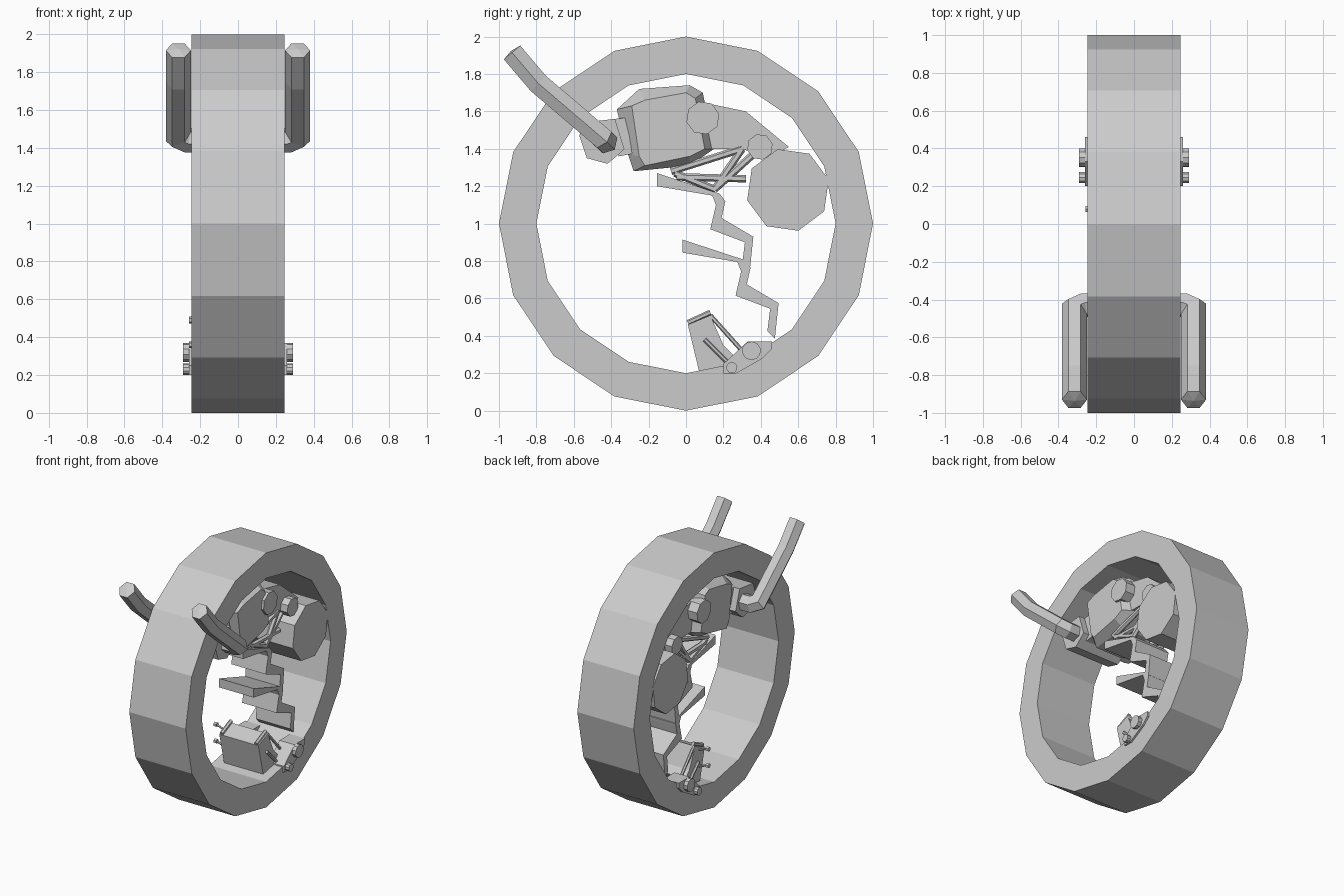
import bpy, bmesh, math
from mathutils import Vector

cube = bpy.data.objects.get("Cube")
if cube:
    bpy.data.objects.remove(cube, do_unlink=True)

grey = bpy.data.materials.new("plain grey")
grey.use_nodes = True
grey.diffuse_color = (0.6, 0.6, 0.6, 1)
grey.node_tree.nodes["Principled BSDF"].inputs["Base Color"].default_value = (0.6, 0.6, 0.6, 1)


def finish(name, bm):
    bmesh.ops.recalc_face_normals(bm, faces=bm.faces)
    mesh = bpy.data.meshes.new(name)
    bm.to_mesh(mesh)
    bm.free()
    mesh.materials.append(grey)
    obj = bpy.data.objects.new(name, mesh)
    bpy.context.collection.objects.link(obj)
    return obj


def loft(name, sections, closed=False):
    """Skin a row of loops given as (x, [(y, z), ...])."""
    bm = bmesh.new()
    loops = [[bm.verts.new((x, y, z)) for y, z in pts] for x, pts in sections]
    pairs = list(zip(loops, loops[1:]))
    if closed:
        pairs.append((loops[-1], loops[0]))
    n = len(loops[0])
    for a, b in pairs:
        for i in range(n):
            j = (i + 1) % n
            bm.faces.new((a[i], a[j], b[j], b[i]))
    if not closed:
        bm.faces.new(loops[0])
        bm.faces.new(loops[-1])
    return finish(name, bm)


def prism(name, pts, x0, x1):
    return loft(name, [(x0, pts), (x1, pts)])


def polygon(y, z, r, sides, turn=0.0):
    return [(y + r * math.cos(math.tau * i / sides + turn),
             z + r * math.sin(math.tau * i / sides + turn)) for i in range(sides)]


def drum(name, y, z, r, x0, x1, sides=8):
    return prism(name, polygon(y, z, r, sides, 0.25), x0, x1)


def bar(name, a, b, r, sides=6):
    a, b = Vector(a), Vector(b)
    bm = bmesh.new()
    bmesh.ops.create_cone(bm, cap_ends=True, segments=sides, radius1=r, radius2=r,
                          depth=(b - a).length)
    rot = (b - a).to_track_quat('Z', 'Y').to_matrix().to_4x4()
    rot.translation = (a + b) / 2
    bm.transform(rot)
    return finish(name, bm)


def tube(name, path, r):
    """Six-sided tube with mitred bends, its path lying to one side."""
    pts = [Vector(p) for p in path]
    bm = bmesh.new()
    dirs = [(b - a).normalized() for a, b in zip(pts, pts[1:])]
    d = dirs[0]
    u = d.cross(Vector((1, 0, 0))).normalized()
    v = d.cross(u)
    ring = [pts[0] + r * (math.cos(k * math.tau / 6) * v + math.sin(k * math.tau / 6) * u)
            for k in range(6)]
    rings = [[bm.verts.new(p) for p in ring]]
    for i in range(1, len(pts)):
        d = dirs[i - 1]
        nrm = (d + dirs[i]).normalized() if i < len(dirs) else d
        ring = [p + d * ((pts[i] - p).dot(nrm) / d.dot(nrm)) for p in ring]
        rings.append([bm.verts.new(p) for p in ring])
    for a, b in zip(rings, rings[1:]):
        for k in range(6):
            bm.faces.new((a[k], a[(k + 1) % 6], b[(k + 1) % 6], b[k]))
    tip = bm.verts.new(pts[0] - dirs[0] * 0.01)
    for k in range(6):
        bm.faces.new((rings[0][k], rings[0][(k + 1) % 6], tip))
    bm.faces.new(rings[-1])
    return finish(name, bm)


# Great outer wheel
outer, inner = polygon(0, 1, 1, 16), polygon(0, 1, 0.8, 16)
loft("wheel_ring", [(-0.245, outer), (0.245, outer), (0.245, inner), (-0.245, inner)], closed=True)

# Engine block with chamfered flanks
rim = [(-0.37, 1.61), (-0.25, 1.72), (0.02, 1.74), (0.09, 1.70),
       (0.15, 1.40), (0.02, 1.31), (-0.28, 1.28), (-0.31, 1.37)]
flank = [(-0.29, 1.63), (-0.22, 1.66), (0.0, 1.70), (0.05, 1.67),
         (0.10, 1.40), (0.02, 1.36), (-0.22, 1.31), (-0.25, 1.36)]
loft("engine_block", [(-0.2, flank), (-0.12, rim), (0.12, rim), (0.2, flank)])

# Rear body, drum and rollers
prism("rear_body", [(0.08, 1.65), (0.32, 1.60), (0.55, 1.41), (0.44, 1.35), (0.3, 1.40), (0.08, 1.40)],
      -0.14, 0.14)
drum("rear_drum", 0.545, 1.18, 0.225, -0.247, 0.247)
drum("upper_roller", 0.09, 1.565, 0.09, -0.22, 0.22)
drum("lower_roller", 0.395, 1.41, 0.07, -0.2, 0.2)

# Steering head and neck
prism("steering_head", [(-0.57, 1.47), (-0.53, 1.35), (-0.42, 1.32), (-0.36, 1.37),
                        (-0.33, 1.40), (-0.38, 1.56), (-0.55, 1.54)], -0.2, 0.2)
prism("neck", [(-0.38, 1.56), (-0.28, 1.57), (-0.25, 1.38), (-0.36, 1.36)], -0.15, 0.15)

# Stepped supports
step = [(-0.155, 1.27), (0.18, 1.16), (0.21, 1.12), (0.19, 1.03), (0.36, 0.93), (0.34, 0.74),
        (0.30, 0.78), (0.315, 0.90), (0.13, 0.97), (0.16, 1.10), (0.14, 1.15), (-0.155, 1.20)]
prism("upper_step", step, -0.15, 0.15)
prism("lower_step", [(y + 0.135, z - 0.355) for y, z in step], -0.15, 0.15)

# Pedal box on the floor of the wheel
prism("pedal_box", [(0.01, 0.46), (0.13, 0.51), (0.2, 0.35), (0.25, 0.30), (0.18, 0.2), (0.07, 0.21)],
      -0.17, 0.17)

for s, side in ((1, "left"), (-1, "right")):
    # Handlebars
    tube(side + "_handlebar", [(s * 0.315, -0.93, 1.915), (s * 0.315, -0.79, 1.75),
                               (s * 0.315, -0.45, 1.46), (s * 0.27, -0.43, 1.44),
                               (s * 0.15, -0.43, 1.44)], 0.066)
    # Struts under the engine
    for i, (a, b) in enumerate([((-0.08, 1.28), (0.30, 1.40)), ((-0.06, 1.27), (0.16, 1.18)),
                                ((0.15, 1.18), (0.30, 1.40)), ((0.16, 1.19), (0.37, 1.38)),
                                ((-0.05, 1.25), (0.32, 1.24))]):
        bar(f"{side}_engine_strut_{i + 1}", (s * 0.13, *a), (s * 0.13, *b), 0.02)
    # Foot brackets with round bosses
    prism(side + "_foot_bracket", [(0.2, 0.2), (0.27, 0.2), (0.41, 0.28), (0.46, 0.33), (0.46, 0.37),
                                   (0.33, 0.37), (0.2, 0.25)], s * 0.13, s * 0.26)
    drum(side + "_large_boss", 0.35, 0.32, 0.05, s * 0.2, s * 0.29, 10)
    drum(side + "_small_boss", 0.245, 0.23, 0.03, s * 0.2, s * 0.29, 10)
    # Pedal levers and clips
    bar(side + "_pedal_rail", (s * 0.15, 0.01, 0.47), (s * 0.15, 0.13, 0.525), 0.015)
    bar(side + "_long_lever", (s * 0.16, 0.13, 0.51), (s * 0.16, 0.30, 0.32), 0.012)
    bar(side + "_short_lever", (s * 0.18, 0.10, 0.38), (s * 0.18, 0.22, 0.26), 0.012)

# Lever knobs on one side
for i, (y, z) in enumerate([(0.08, 0.49), (0.08, 0.36)]):
    bar(f"knob_rod_{i + 1}", (-0.16, y, z - 0.03), (-0.24, y, z), 0.008)
    bar(f"knob_{i + 1}", (-0.235, y, z), (-0.258, y, z), 0.018)
